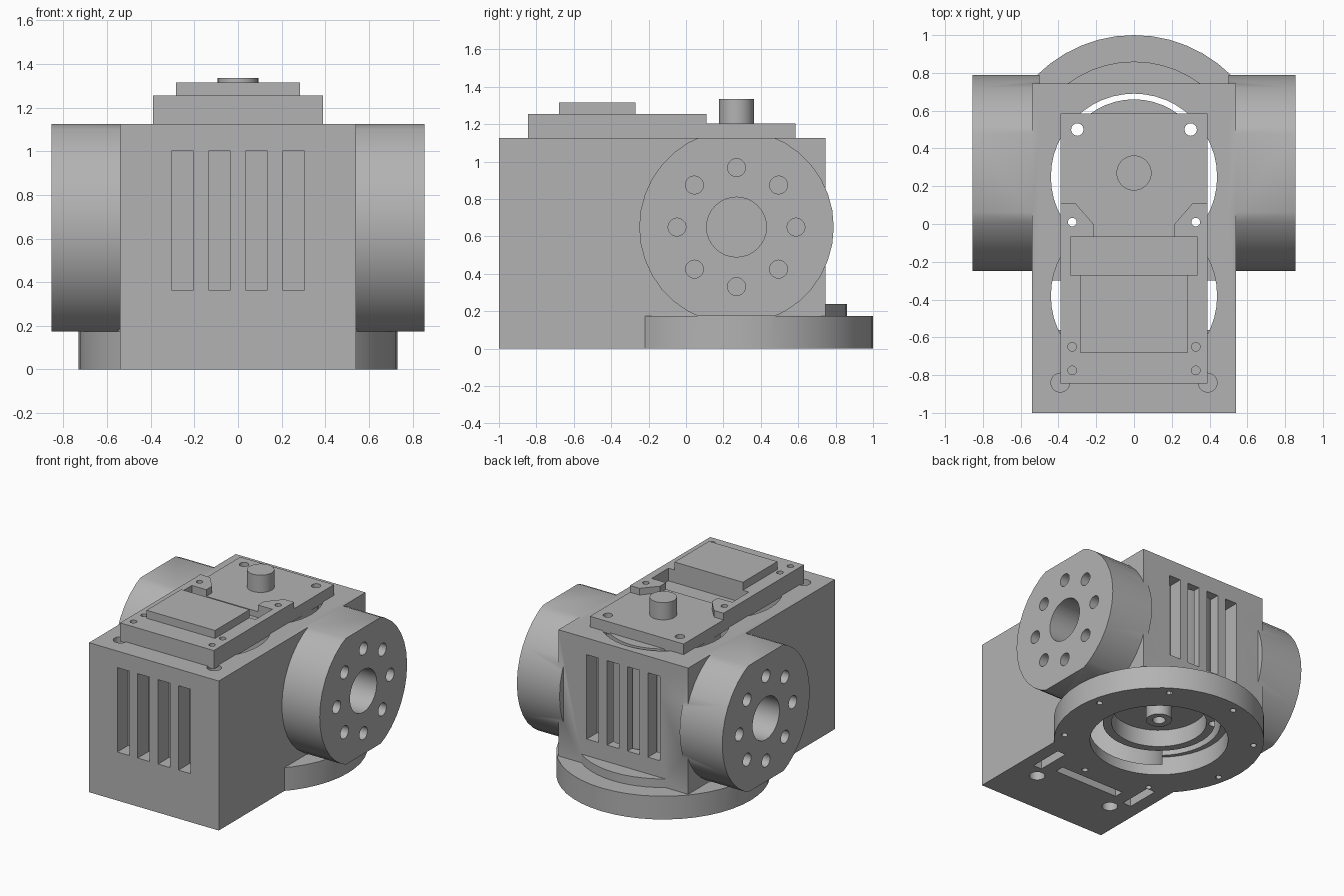
import bpy, bmesh, math
from mathutils import Matrix

if "Cube" in bpy.data.objects:
    bpy.data.objects.remove(bpy.data.objects["Cube"])

grey = bpy.data.materials.new("machined_grey")
grey.use_nodes = True
COLOUR = (0.45, 0.45, 0.45, 1)
grey.diffuse_color = COLOUR
grey.node_tree.nodes["Principled BSDF"].inputs["Base Color"].default_value = COLOUR

AXIS_Y = 0.27      # shared centre of base ring, side flanges and shaft
FLANGE_Z = 0.65
DECK = 1.125       # top of the housing


def make(name, bm):
    bmesh.ops.recalc_face_normals(bm, faces=bm.faces)
    mesh = bpy.data.meshes.new(name)
    bm.to_mesh(mesh)
    bm.free()
    mesh.materials.append(grey)
    obj = bpy.data.objects.new(name, mesh)
    bpy.context.collection.objects.link(obj)
    return obj


def box(name, x0, x1, y0, y1, z0, z1):
    bm = bmesh.new()
    bmesh.ops.create_cube(bm, size=1)
    for v in bm.verts:
        v.co = (x1 if v.co.x > 0 else x0, y1 if v.co.y > 0 else y0, z1 if v.co.z > 0 else z0)
    return make(name, bm)


def rod(name, x, y, radius, z0, z1, sides=36):
    bm = bmesh.new()
    bmesh.ops.create_cone(bm, cap_ends=True, segments=sides, radius1=radius, radius2=radius,
                          depth=z1 - z0, matrix=Matrix.Translation((x, y, (z0 + z1) / 2)))
    return make(name, bm)


def side_rod(name, y, z, radius, x0, x1, sides=36):
    bm = bmesh.new()
    place = Matrix.Translation(((x0 + x1) / 2, y, z)) @ Matrix.Rotation(math.pi / 2, 4, 'Y')
    bmesh.ops.create_cone(bm, cap_ends=True, segments=sides, radius1=radius, radius2=radius,
                          depth=abs(x1 - x0), matrix=place)
    return make(name, bm)


def prism(name, outline, z0, z1):
    bm = bmesh.new()
    face = bm.faces.new([bm.verts.new((x, y, z0)) for x, y in outline])
    top = bmesh.ops.extrude_face_region(bm, geom=[face])["geom"]
    bmesh.ops.translate(bm, vec=(0, 0, z1 - z0), verts=[g for g in top if isinstance(g, bmesh.types.BMVert)])
    return make(name, bm)


def combine(target, tool, how='DIFFERENCE'):
    mod = target.modifiers.new("combine", 'BOOLEAN')
    mod.operation, mod.object, mod.solver = how, tool, 'EXACT'
    bpy.context.view_layer.objects.active = target
    bpy.ops.object.modifier_apply(modifier=mod.name)
    bpy.data.objects.remove(tool)


# Housing block with round base ring and raised collar
housing = box("housing", -0.54, 0.54, -1, 0.745, 0, DECK)
combine(housing, rod("base_ring", 0, AXIS_Y, 0.73, 0, 0.175, 48), 'UNION')
combine(housing, rod("collar", 0, AXIS_Y, 0.59, 0.05, 0.24, 48), 'UNION')

# Side flanges, flat at top and bottom
for s in (-1, 1):
    flange = side_rod("flange", AXIS_Y, FLANGE_Z, 0.52, s * 0.5, s * 0.855)
    combine(flange, box("trim", -1, 1, -1, 1, 0.175, DECK), 'INTERSECT')
    combine(housing, flange, 'UNION')

# Two round chambers and the stepped base opening
combine(housing, rod("front_chamber", 0, -0.38, 0.44, 0.08, 1.3, 48))
combine(housing, rod("rear_chamber", 0, 0.25, 0.44, -0.1, 1.3, 48))
combine(housing, rod("base_opening", 0, AXIS_Y, 0.48, -0.1, 0.14, 48))

# Cooling slots on front and back
for i in range(4):
    x = -0.255 + i * 0.17
    for y0, y1 in ((-1.1, -0.87), (0.62, 0.9)):
        combine(housing, box("slot", x - 0.05, x + 0.05, y0, y1, 0.365, 1.0))

# Flange bores and bolt circles
for s in (-1, 1):
    combine(housing, side_rod("bore", AXIS_Y, FLANGE_Z, 0.16, s * 0.56, s * 0.95, 32))
    for k in range(8):
        a = k * math.pi / 4
        combine(housing, side_rod("bolt_hole", AXIS_Y + 0.318 * math.cos(a), FLANGE_Z + 0.318 * math.sin(a),
                                  0.048, s * 0.66, s * 0.95, 20))

# Underside holes and slots, deck corner bores
for k in range(8):
    a = (k + 0.25) * math.pi / 4
    combine(housing, rod("ring_hole", 0.66 * math.cos(a), AXIS_Y + 0.66 * math.sin(a), 0.022, -0.1, 0.1, 12))
combine(housing, box("floor_slot", -0.27, 0.27, -0.52, -0.45, -0.1, 0.2))
for s in (-1, 1):
    combine(housing, rod("floor_hole", s * 0.33, -0.655, 0.055, -0.1, 0.07, 20))
    combine(housing, box("floor_side_slot", s * 0.405 - 0.035, s * 0.405 + 0.035, -0.56, -0.3, -0.1, 0.2))
    combine(housing, rod("corner_bore", s * 0.39, -0.84, 0.05, 0.9, 1.3, 20))

# Round insert in the rear chamber, recessed from below
insert = rod("chamber_insert", 0, AXIS_Y, 0.39, 0.14, DECK, 48)
combine(insert, rod("recess", 0, AXIS_Y, 0.33, 0, 0.27, 48))
shaft = rod("lower_shaft", 0, AXIS_Y, 0.09, 0.16, 0.3, 24)
combine(shaft, rod("shaft_hole", 0, AXIS_Y, 0.045, 0, 0.24, 20))

# Cover plate, raised front with lugs around a pocket, and top pad
cover = box("cover_plate", -0.39, 0.39, -0.845, 0.585, DECK - 0.01, 1.205)
half = [(0.215, -0.07), (0.215, 0), (0.31, 0.11), (0.39, 0.11), (0.39, -0.845)]
outline = half + [(-x, y) for x, y in reversed(half)]
raised = prism("raised_cover", outline, 1.19, 1.255)
combine(raised, box("pocket", -0.335, 0.335, -0.27, -0.07, 1.1, 1.4))
combine(cover, raised, 'UNION')
combine(cover, box("pocket_floor", -0.335, 0.335, -0.27, -0.07, 1.16, 1.4))
combine(cover, box("top_pad", -0.285, 0.285, -0.68, -0.27, 1.2, 1.315), 'UNION')
combine(cover, rod("top_shaft", 0, AXIS_Y, 0.093, 1.18, 1.335), 'UNION')

# Cover screw holes
for s in (-1, 1):
    combine(cover, rod("rear_hole", s * 0.3, 0.5, 0.033, 1, 1.4, 16))
    combine(insert, rod("insert_hole", s * 0.3, 0.5, 0.033, 0, 1.4, 16))
    combine(cover, rod("lug_hole", s * 0.327, 0.01, 0.023, 1, 1.4, 16))
    for y in (-0.65, -0.775):
        combine(cover, rod("front_hole", s * 0.327, y, 0.023, 1.15, 1.4, 16))

# Smooth the round walls, keep edges sharp
for obj in (housing, insert, shaft, cover):
    bpy.ops.object.select_all(action='DESELECT')
    obj.select_set(True)
    bpy.context.view_layer.objects.active = obj
    bpy.ops.object.shade_smooth_by_angle(angle=math.radians(30))
